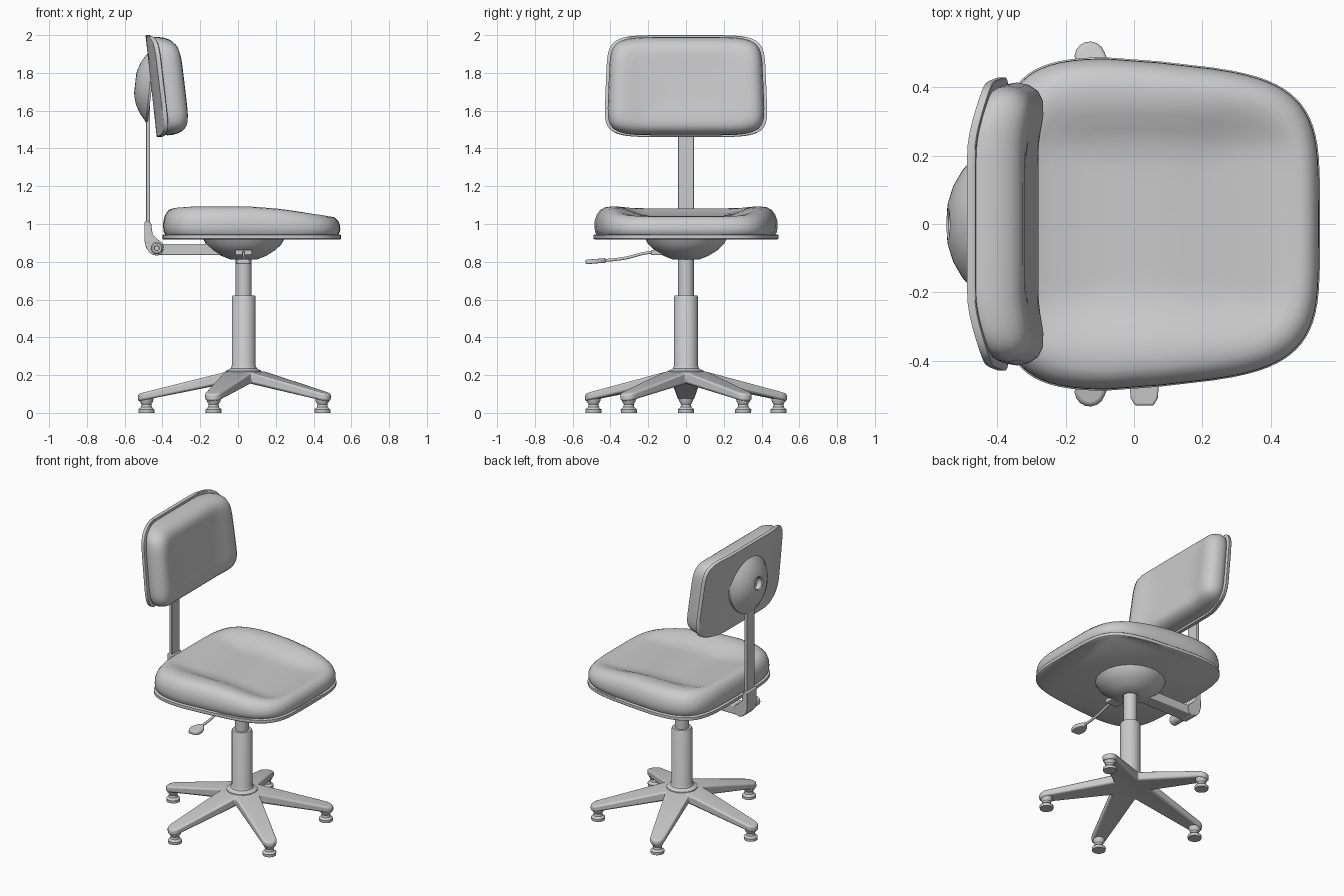
import bpy, bmesh, math
from mathutils import Matrix, Vector

if "Cube" in bpy.data.objects:
    bpy.data.objects.remove(bpy.data.objects["Cube"])

CX = 0.03  # column axis


def finish(name, bm, bevel=0, angle=35):
    bmesh.ops.recalc_face_normals(bm, faces=bm.faces)
    me = bpy.data.meshes.new(name)
    bm.to_mesh(me)
    bm.free()
    for p in me.polygons:
        p.use_smooth = True
    me.set_sharp_from_angle(angle=math.radians(angle))
    ob = bpy.data.objects.new(name, me)
    bpy.context.collection.objects.link(ob)
    if bevel:
        m = ob.modifiers.new("bevel", 'BEVEL')
        m.width, m.segments, m.limit_method = bevel, 3, 'ANGLE'
    return ob


def bridge(bm, a, b):
    n = len(a)
    for i in range(n):
        bm.faces.new((a[i], a[(i + 1) % n], b[(i + 1) % n], b[i]))


def lathe(name, profile, mat, n=32):
    bm = bmesh.new()
    rings = []
    for r, z in profile:
        rings.append([bm.verts.new(mat @ Vector((r * math.cos(2 * math.pi * i / n),
                      r * math.sin(2 * math.pi * i / n), z))) for i in range(n)])
    for a, b in zip(rings, rings[1:]):
        bridge(bm, a, b)
    bm.faces.new(rings[0])
    bm.faces.new(rings[-1])
    return finish(name, bm)


def box(name, lo, hi, bevel=0.006):
    bm = bmesh.new()
    bmesh.ops.create_cube(bm, size=1)
    for v in bm.verts:
        v.co = [l + (c + 0.5) * (h - l) for c, l, h in zip(v.co, lo, hi)]
    return finish(name, bm, bevel)


def ss(a, b, x):
    t = min(1, max(0, (x - a) / (b - a)))
    return t * t * (3 - 2 * t)


def squircle(a, b, p, n=72):
    pts = []
    for i in range(n):
        c, s = math.cos(2 * math.pi * i / n), math.sin(2 * math.pi * i / n)
        pts.append((math.copysign(abs(c) ** (2 / p), c) * a, math.copysign(abs(s) ** (2 / p), s) * b))
    return pts


def pad(name, outline, rings, place):
    """Loft scaled copies of an outline; rings are (scale, height)."""
    bm = bmesh.new()
    loops = [[bm.verts.new(place(u * s, v * s, h, s)) for u, v in outline] for s, h in rings]
    for a, b in zip(loops, loops[1:]):
        bridge(bm, a, b)
    bm.faces.new(loops[0])
    bm.faces.new(loops[-1])
    return finish(name, bm, angle=40)


# five-legged star base, drawn as one outline with sloping top and bottom
bm = bmesh.new()
tops, bots, crotch_ids = [], [], []


def star_point(a, w, ang):
    x, y = CX + a * math.cos(ang) - w * math.sin(ang), a * math.sin(ang) + w * math.cos(ang)
    t = (a - 0.105) / 0.41
    tops.append(bm.verts.new((x, y, 0.218 - 0.106 * t)))
    bots.append(bm.verts.new((x, y, 0.155 - 0.085 * t)))


for k in range(5):
    ang = math.radians(36 + 72 * k)
    crotch_ids.append(len(tops))
    star_point(0.105, -0.0763, ang)
    for i in range(9):
        t = math.radians(-90 + 22.5 * i)
        star_point(0.515 + 0.045 * math.cos(t), 0.045 * math.sin(t), ang)
bridge(bm, tops, bots)
for loop in (tops, bots):
    for k in range(5):
        bm.faces.new([loop[(10 * k + i) % 50] for i in range(11)])
    bm.faces.new([loop[i] for i in crotch_ids])
finish("star_base", bm, 0.012)

# glide feet
foot = [(0.001, 0), (0.042, 0), (0.043, 0.018), (0.029, 0.03), (0.026, 0.045), (0.036, 0.062), (0.038, 0.08), (0.001, 0.08)]
for k in range(5):
    ang = math.radians(36 + 72 * k)
    lathe(f"foot_{k + 1}", foot, Matrix.Translation((CX + 0.515 * math.cos(ang), 0.515 * math.sin(ang), 0)), 20)

# gas column and the dome under the seat
axis = Matrix.Translation((CX, 0, 0))
lathe("column_sleeve", [(0.03, 0.17), (0.1, 0.2), (0.095, 0.222), (0.07, 0.235), (0.063, 0.25), (0.063, 0.615),
                        (0.059, 0.622), (0.04, 0.622)], axis)
lathe("column_piston", [(0.042, 0.6), (0.042, 0.86)], axis)
lathe("seat_dome", [(0.043, 0.83), (0.05, 0.812), (0.07, 0.812), (0.12, 0.832), (0.165, 0.86), (0.2, 0.893),
                    (0.217, 0.925)], axis, 40)

# seat: board and dished cushion
seat_outline = squircle(0.4725, 0.49, 4.5)


def place_seat(u, v, h, s):
    x = u + 0.0725
    y = v * (1 - 0.15 * max(0, (x + 0.1) / 0.645) ** 1.3)
    z = h
    if h > 0.95:
        z -= 0.045 * ss(0.05, 0.55, x) * (h - 0.945) / 0.145
        z -= (0.05 * (1 - ss(0.2, 0.37, abs(y))) * (0.45 + 0.55 * ss(-0.35, -0.1, x))
              * (1 - 0.5 * ss(0.2, 0.5, x)) * (1 - ss(0.72, 0.95, s)))
    return (x, y, z)


pad("seat_board", seat_outline, [(0.99, 0.918), (1, 0.922), (1, 0.941), (0.99, 0.945)], place_seat)
pad("seat_cushion", seat_outline,
    [(0.965, 0.942), (0.985, 0.957), (0.993, 0.985), (0.99, 1.015), (0.97, 1.048), (0.93, 1.075), (0.88, 1.088)]
    + [(s, 1.092) for s in (0.82, 0.75, 0.67, 0.58, 0.48, 0.36, 0.24, 0.12, 0.02)], place_seat)

# backrest: curved, tilted shell and cushion
back_outline = squircle(0.425, 0.27, 6)


def place_back(u, v, h, s):
    y = u * (1 - 0.1 * v)
    return (-0.46 - 0.11 * v + 0.05 * ss(0.2, 0.48, abs(y)) + h, y, 1.73 + v)


shell_in = [(s, 0.025) for s in (0.9, 0.75, 0.5, 0.25, 0.02)]
pad("back_shell", back_outline, [(s, 0) for s in (0.02, 0.25, 0.5, 0.75, 0.9, 0.99)]
    + [(1, 0.005), (1, 0.022), (0.99, 0.025)] + shell_in, place_back)
pad("back_cushion", back_outline,
    [(0.93, 0.02), (0.955, 0.035), (0.965, 0.06), (0.95, 0.095), (0.91, 0.125), (0.85, 0.145), (0.77, 0.157),
     (0.66, 0.16), (0.52, 0.158), (0.36, 0.156), (0.2, 0.155), (0.02, 0.155)], place_back)

# dome on the back of the shell, with recessed centre
tilt = Matrix.Translation((-0.455, 0, 1.735)) @ Matrix.Rotation(math.radians(-90 + 6.3), 4, 'Y')
lathe("back_dome", [(0.2, 0), (0.2, 0.012), (0.187, 0.02), (0.16, 0.045), (0.115, 0.072), (0.07, 0.087),
                    (0.045, 0.09), (0.038, 0.085), (0.034, 0.055), (0.001, 0.055)], tilt, 40)

# upright, hinge bracket, arm and knob
box("back_upright", (-0.486, -0.042, 0.95), (-0.466, 0.042, 1.7), 0.004)
bm = bmesh.new()
profile = [(-0.495, 1.01), (-0.485, 1.018), (-0.46, 1.005), (-0.452, 0.945), (-0.425, 0.918), (-0.4, 0.9),
           (-0.393, 0.87), (-0.405, 0.84), (-0.43, 0.832), (-0.462, 0.842), (-0.486, 0.872), (-0.495, 0.91)]
sides = [[bm.verts.new((x, y, z)) for x, z in profile] for y in (-0.05, 0.05)]
bridge(bm, *sides)
for f in sides:
    bm.faces.new(f)
finish("hinge_bracket", bm, 0.004)
box("back_arm", (-0.43, -0.045, 0.835), (-0.05, 0.045, 0.895))
lathe("hinge_knob", [(0.015, 0.04), (0.032, 0.04), (0.032, 0.135), (0.026, 0.142), (0.015, 0.142), (0.013, 0.136)],
      Matrix.Translation((-0.43, 0, 0.872)) @ Matrix.Rotation(math.radians(90), 4, 'X'), 24)

# height lever: socket, bent rod and paddle
box("lever_socket", (CX - 0.045, -0.185, 0.835), (CX + 0.045, -0.05, 0.862))
cu = bpy.data.curves.new("lever_rod", 'CURVE')
cu.dimensions, cu.bevel_depth, cu.bevel_resolution = '3D', 0.008, 3
sp = cu.splines.new('BEZIER')
pts = [(-0.12, 0.85), (-0.2, 0.848), (-0.33, 0.818), (-0.45, 0.805)]
sp.bezier_points.add(len(pts) - 1)
for p, (y, z) in zip(sp.bezier_points, pts):
    p.co = (CX, y, z)
    p.handle_left_type = p.handle_right_type = 'AUTO'
bpy.context.collection.objects.link(bpy.data.objects.new("lever_rod", cu))
paddle = [(-0.012, -0.425), (-0.03, -0.45), (-0.042, -0.48), (-0.04, -0.51), (-0.027, -0.532)]
bm = bmesh.new()
outline = paddle + [(-x, y) for x, y in reversed(paddle)]
layers = [[bm.verts.new((CX + x, y, z + 0.08 * (y + 0.48))) for x, y in outline] for z in (0.791, 0.815)]
bridge(bm, *layers)
for f in layers:
    bm.faces.new(f)
finish("lever_paddle", bm, 0.006)
